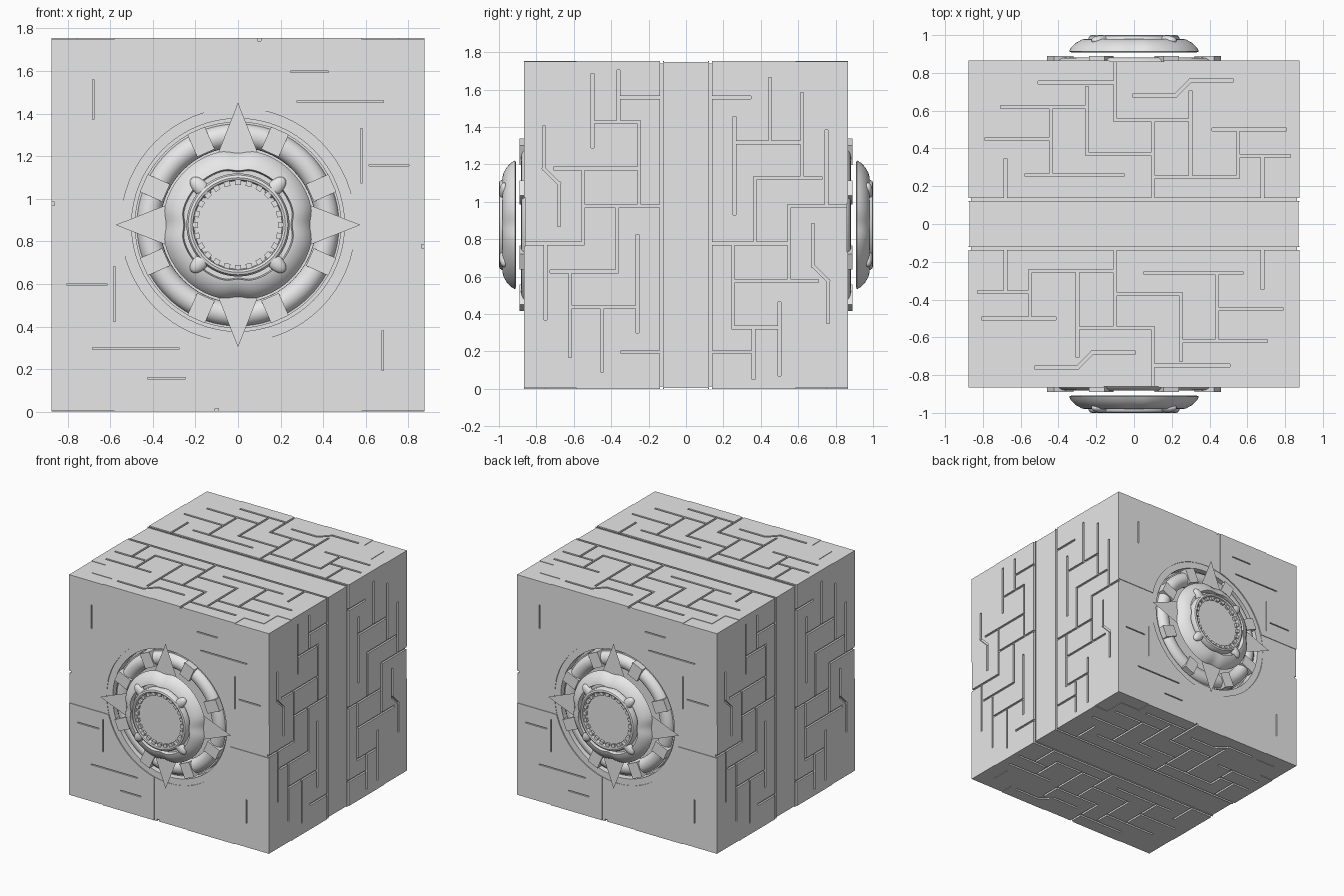
import bpy
import bmesh
from math import pi, sin, cos, exp, radians, hypot, atan2
from mathutils import Matrix, Vector

if "Cube" in bpy.data.objects:
    bpy.data.objects.remove(bpy.data.objects["Cube"])

HALF, DEPTH = 0.877, 0.865      # half width/height and half depth of the block
CENTRE = Matrix.Translation((0, 0, HALF))

stone = bpy.data.materials.new("stone_grey")
stone.use_nodes = True
GREY = (0.8, 0.8, 0.8, 1)
stone.diffuse_color = GREY
stone.node_tree.nodes["Principled BSDF"].inputs["Base Color"].default_value = GREY


def finish(name, bm, matrix=Matrix(), smooth=None):
    bmesh.ops.recalc_face_normals(bm, faces=bm.faces)
    mesh = bpy.data.meshes.new(name)
    bm.to_mesh(mesh)
    bm.free()
    mesh.transform(matrix)
    mesh.materials.append(stone)
    if smooth:
        for p in mesh.polygons:
            p.use_smooth = True
        mesh.set_sharp_from_angle(angle=radians(smooth))
    obj = bpy.data.objects.new(name, mesh)
    bpy.context.collection.objects.link(obj)
    return obj


def add_box(bm, lo, hi, matrix=Matrix()):
    lo, hi = Vector(lo), Vector(hi)
    size = Matrix.Diagonal((*(hi - lo), 1))
    bmesh.ops.create_cube(bm, size=1, matrix=matrix @ Matrix.Translation((lo + hi) / 2) @ size)


def add_groove(bm, frame, surface, line, width=0.016, depth=0.014):
    u0, v0, u1, v1 = line
    turn = Matrix.Rotation(atan2(v1 - v0, u1 - u0), 4, 'Z')
    half = hypot(u1 - u0, v1 - v0) / 2 + width / 2
    place = frame @ Matrix.Translation(((u0 + u1) / 2, (v0 + v1) / 2, 0)) @ turn
    add_box(bm, (-half, -width / 2, surface - depth), (half, width / 2, surface + 0.05), place)


def carve(target, name, bm):
    cutter = finish(name, bm)
    cutter.hide_render = True
    mod = target.modifiers.new(name, 'BOOLEAN')
    mod.operation, mod.solver, mod.object = 'DIFFERENCE', 'EXACT', cutter
    mod.use_self = True
    bpy.context.view_layer.objects.active = target
    bpy.ops.object.modifier_apply(modifier=name)
    bpy.data.objects.remove(cutter)


def lathe(name, profile, frame, notch=0.0, steps=96, smooth=35):
    """Revolve (radius, height) points, pinched at the four axis directions."""
    bm = bmesh.new()
    rings = []
    for r, h in profile:
        ring = []
        for i in range(steps):
            a = 2 * pi * i / steps
            off = (a + pi / 4) % (pi / 2) - pi / 4
            rr = r * (1 - notch * exp(-(off / 0.16) ** 2))
            ring.append(bm.verts.new((rr * cos(a), rr * sin(a), h)))
        rings.append(ring)
    for a, b in zip(rings, rings[1:]):
        for i in range(steps):
            j = (i + 1) % steps
            bm.faces.new((a[i], a[j], b[j], b[i]))
    return finish(name, bm, frame, smooth)


def spin(angle):
    return Matrix.Rotation(angle, 4, 'Z')


# Frames: local z points out of the face
side_frames = [CENTRE @ Matrix.Rotation(k * pi / 2, 4, 'Y') for k in range(4)]
front = CENTRE @ Matrix.Rotation(pi / 2, 4, 'X')
end_frames = {"front": front, "back": spin(pi) @ front}

# Block
bm = bmesh.new()
add_box(bm, (-HALF, -DEPTH, 0), (HALF, DEPTH, 2 * HALF))
block = finish("block", bm)

# Round wells behind the medallions
bm = bmesh.new()
for frame in end_frames.values():
    bmesh.ops.create_cone(bm, cap_ends=True, segments=64, radius1=0.5, radius2=0.5, depth=0.2,
                          matrix=frame @ Matrix.Translation((0, 0, DEPTH + 0.02)))
carve(block, "well_cutter", bm)

# Shallow steps: centre bands, corner brackets, end strips and well rims
bm = bmesh.new()
for k, frame in enumerate(side_frames):
    add_groove(bm, frame, HALF, (-1, 0, 1, 0), 0.235, 0.006)
    if k % 2 == 0:
        for sx in (-1, 1):
            for sy in (-1, 1):
                add_groove(bm, frame, HALF, (sx * 0.65, sy * 0.82, sx, sy * 0.82), 0.14, 0.004)
                add_groove(bm, frame, HALF, (sx * 0.83, sy * 0.66, sx * 0.83, sy), 0.15, 0.004)
for frame in end_frames.values():
    for k in range(4):
        add_groove(bm, frame @ spin(k * pi / 2), DEPTH, (0.64, 0.015, 1, 0.015), 0.29 - 0.03 * (k % 2 == 0), 0.005)
    bmesh.ops.create_cone(bm, cap_ends=True, segments=64, radius1=0.55, radius2=0.55, depth=0.1,
                          matrix=frame @ Matrix.Translation((0, 0, DEPTH + 0.042)))
carve(block, "step_cutter", bm)

# Engraved channels: one half pattern, turned onto the other half
channels = [
    (-0.9, 0.13, 0.9, 0.13), (-0.57, 0.26, -0.06, 0.26), (-0.78, 0.45, -0.44, 0.45),
    (-0.44, 0.26, -0.44, 0.62), (-0.7, 0.62, -0.25, 0.62), (-0.25, 0.37, -0.25, 0.72),
    (-0.25, 0.37, 0.1, 0.37), (0.1, 0.13, 0.1, 0.55), (-0.1, 0.55, 0.3, 0.55),
    (0.3, 0.25, 0.3, 0.7), (0.1, 0.25, 0.55, 0.25), (0.55, 0.25, 0.55, 0.5),
    (0.42, 0.5, 0.8, 0.5), (0.68, 0.13, 0.68, 0.36), (0.55, 0.36, 0.82, 0.36),
    (-0.68, 0.13, -0.68, 0.34), (0.0, 0.68, 0.22, 0.68), (0.22, 0.68, 0.3, 0.76),
    (0.3, 0.76, 0.52, 0.76), (-0.5, 0.75, -0.1, 0.75), (-0.1, 0.55, -0.1, 0.86),
]
end_marks = [
    (-0.68, 0.5, -0.68, 0.68), (-0.58, -0.2, -0.58, -0.45), (0.25, 0.72, 0.42, 0.72),
    (-0.5, -0.58, -0.28, -0.58), (0.45, 0.58, 0.68, 0.58), (0.62, 0.28, 0.8, 0.28),
]
bm = bmesh.new()
for frame in side_frames:
    for half in (0, pi):
        for line in channels:
            add_groove(bm, frame @ spin(half), HALF, line)
for frame in end_frames.values():
    for half in (0, pi):
        for line in end_marks:
            add_groove(bm, frame @ spin(half), DEPTH, line, 0.008, 0.01)
carve(block, "channel_cutter", bm)

# Medallions
for end, frame in end_frames.items():
    # Rounded ring lying in the well
    tube = [(0.42 + 0.056 * cos(2 * pi * i / 24), 0.825 + 0.056 * sin(2 * pi * i / 24)) for i in range(25)]
    lathe(end + "_tube_ring", tube, frame)
    lathe(end + "_tube_seat", [(0.485, 0.78), (0.485, 0.835), (0.46, 0.835), (0.46, 0.78)], frame)

    # Clamps over the ring
    bm = bmesh.new()
    for k in range(4):
        for tilt in (-24, 24):
            add_box(bm, (0.37, -0.045, 0.78), (0.485, 0.045, 0.89), frame @ spin(k * pi / 2 + radians(tilt)))
    finish(end + "_clamps", bm)

    # Four flat star points
    bm = bmesh.new()
    for k in range(4):
        m = frame @ spin(k * pi / 2)
        bm.faces.new([bm.verts.new(m @ Vector(p)) for p in
                      ((0.27, -0.12, 0.907), (0.575, 0, 0.907), (0.27, 0.12, 0.907))])
    finish(end + "_star_points", bm)

    # Domed dish with pinched rim
    lathe(end + "_dish", [(0.15, 0.912), (0.34, 0.908), (0.355, 0.914), (0.342, 0.936), (0.315, 0.96),
                          (0.285, 0.976), (0.268, 0.98), (0.262, 0.945), (0.2, 0.945)], frame, 0.05)
    # Inner collar and hub plate
    lathe(end + "_collar", [(0.242, 0.94), (0.242, 0.982), (0.234, 0.996), (0.222, 1.0),
                            (0.212, 0.996), (0.206, 0.965)], frame)
    bm = bmesh.new()
    bmesh.ops.create_cone(bm, cap_ends=True, segments=48, radius1=0.215, radius2=0.215, depth=0.03,
                          matrix=frame @ Matrix.Translation((0, 0, 0.955)))
    finish(end + "_hub_plate", bm)

    # Inward teeth
    bm = bmesh.new()
    for k in range(24):
        add_box(bm, (0.187, -0.014, 0.955), (0.215, 0.014, 0.988), frame @ spin(2 * pi * k / 24))
    finish(end + "_teeth", bm)

    # Teardrop studs on the diagonals
    bm = bmesh.new()
    for k in range(4):
        m = frame @ spin(pi / 4 + k * pi / 2) @ Matrix.Translation((0.25, 0, 0.972))
        bmesh.ops.create_uvsphere(bm, u_segments=20, v_segments=12, radius=1,
                                  matrix=m @ Matrix.Diagonal((0.06, 0.036, 0.026, 1)))
    finish(end + "_studs", bm, smooth=60)
